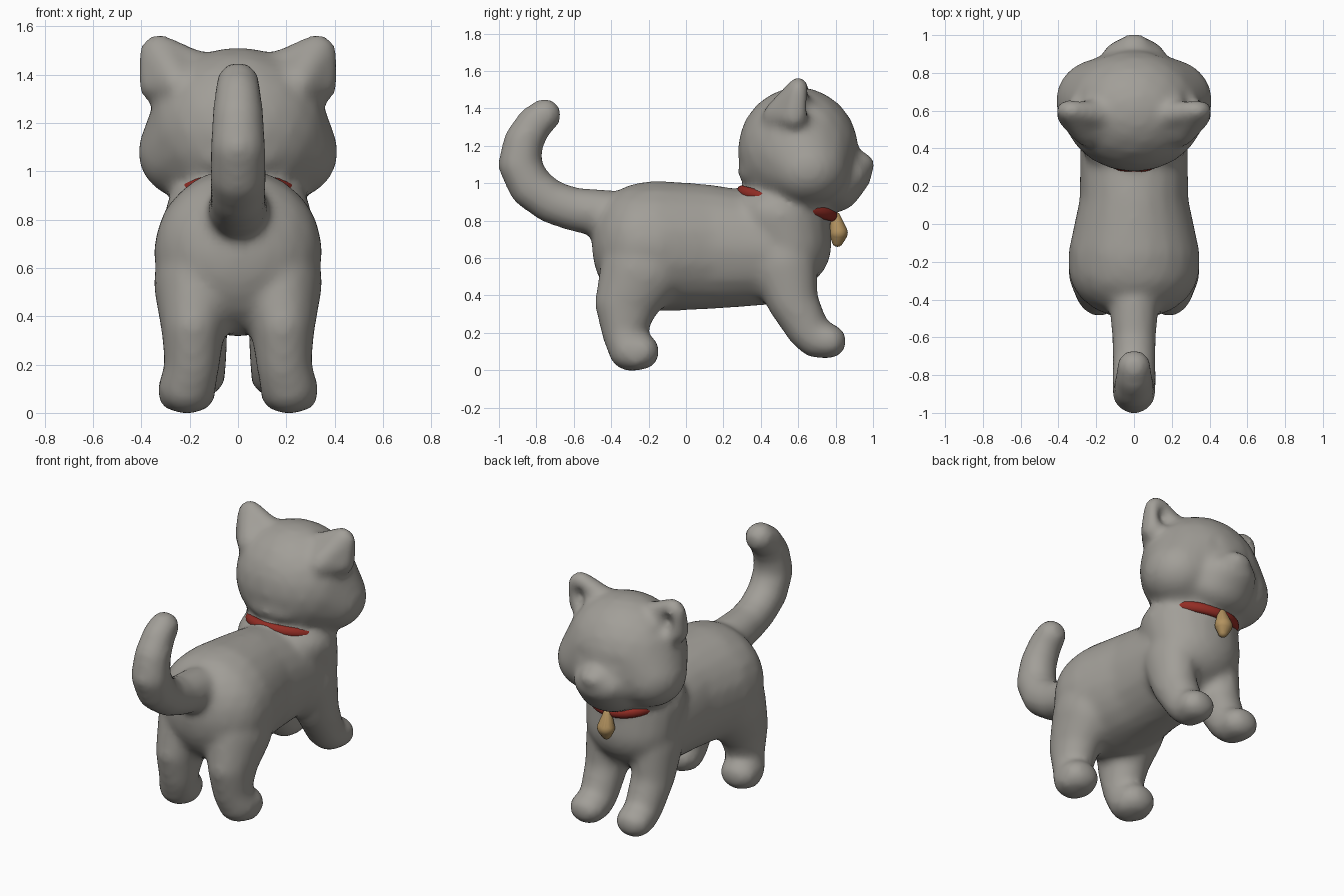
import bpy
import bmesh
from math import radians
from mathutils import Matrix, Vector

default_cube = bpy.data.objects.get("Cube")
if default_cube:
    bpy.data.objects.remove(default_cube, do_unlink=True)


def make_material(name, colour):
    material = bpy.data.materials.new(name)
    material.use_nodes = True
    material.diffuse_color = (*colour, 1)
    shader = material.node_tree.nodes["Principled BSDF"]
    shader.inputs["Base Color"].default_value = (*colour, 1)
    shader.inputs["Roughness"].default_value = 0.8
    return material


def blob_points(blob, side):
    """Points on a ball (x, y, z, r) or an ellipsoid (x, y, z, rx, ry, rz)."""
    x, y, z, *radii = blob
    if len(radii) == 1:
        radii = radii * 3
    ball = bmesh.new()
    bmesh.ops.create_icosphere(ball, subdivisions=3, radius=1)
    points = [Vector((side * x + v.co.x * radii[0],
                      y + v.co.y * radii[1],
                      z + v.co.z * radii[2])) for v in ball.verts]
    ball.free()
    return points


def chain(bm, blobs, mirrored=False):
    """Skin each neighbouring pair of blobs with a convex hull."""
    for side in ((1, -1) if mirrored else (1,)):
        for a, b in zip(blobs, blobs[1:] or blobs):
            points = blob_points(a, side)
            if a is not b:
                points += blob_points(b, side)
            verts = [bm.verts.new(p) for p in points]
            hull = bmesh.ops.convex_hull(bm, input=verts)
            loose = {e for e in hull["geom_interior"] + hull["geom_unused"]
                     if isinstance(e, bmesh.types.BMVert)}
            bmesh.ops.delete(bm, geom=list(loose), context="VERTS")


def finish(bm, name, material=None):
    bmesh.ops.recalc_face_normals(bm, faces=bm.faces[:])
    mesh = bpy.data.meshes.new(name)
    bm.to_mesh(mesh)
    bm.free()
    for polygon in mesh.polygons:
        polygon.use_smooth = True
    if material:
        mesh.materials.append(material)
    obj = bpy.data.objects.new(name, mesh)
    bpy.context.scene.collection.objects.link(obj)
    return obj


fur = make_material("warm grey fur", (0.36, 0.345, 0.315))
red = make_material("red collar", (0.29, 0.026, 0.018))
gold = make_material("dull gold", (0.45, 0.29, 0.115))

cat = bmesh.new()

# Torso: rump, waist, shoulders
chain(cat, [(0, -0.23, 0.665, 0.35, 0.275, 0.34),
            (0, -0.16, 0.665, 0.35, 0.25, 0.35),
            (0, 0.12, 0.66, 0.29, 0.2, 0.335),
            (0, 0.45, 0.645, 0.285, 0.25, 0.295)])

# Chest and neck
chain(cat, [(0, 0.55, 0.67, 0.29, 0.23, 0.24),
            (0, 0.5, 0.83, 0.305, 0.27, 0.19)])

# Tail, curling up and forward again
chain(cat, [(0, -0.42, 0.835, 0.13),
            (0, -0.6, 0.86, 0.118),
            (0, -0.72, 0.9, 0.116),
            (0, -0.83, 0.98, 0.118),
            (0, -0.89, 1.1, 0.116),
            (0, -0.87, 1.22, 0.108),
            (0, -0.81, 1.32, 0.098),
            (0, -0.755, 1.365, 0.09)])

# Hind legs with full thighs
chain(cat, [(0.165, -0.23, 0.54, 0.185, 0.23, 0.22),
            (0.185, -0.315, 0.36, 0.135, 0.175, 0.13),
            (0.19, -0.335, 0.2, 0.115),
            (0.21, -0.3, 0.105, 0.12, 0.115, 0.11),
            (0.215, -0.24, 0.1, 0.12, 0.1, 0.1)], mirrored=True)
chain(cat, [(0.175, -0.27, 0.085, 0.085),
            (0.25, -0.27, 0.085, 0.085)], mirrored=True)

# Front legs, stretched forward
chain(cat, [(0.16, 0.52, 0.57, 0.14, 0.18, 0.17),
            (0.165, 0.565, 0.38, 0.125, 0.14, 0.13),
            (0.16, 0.65, 0.22, 0.115),
            (0.16, 0.69, 0.17, 0.11, 0.1, 0.105),
            (0.165, 0.76, 0.155, 0.115, 0.1, 0.095)], mirrored=True)

# Head with full cheeks, nape, chin, muzzle and nose
chain(cat, [(0, 0.6, 1.17, 0.375, 0.325, 0.345),
            (0.2, 0.65, 1.08, 0.215, 0.22, 0.2)], mirrored=True)
chain(cat, [(0, 0.51, 1.06, 0.26, 0.235, 0.12)])
chain(cat, [(0, 0.78, 0.98, 0.2, 0.16, 0.14),
            (0, 0.86, 1.05, 0.18, 0.135, 0.12)])
chain(cat, [(0, 0.92, 1.1, 0.1, 0.09, 0.07)])

# Ears: rounded triangles sloping into the back of the head
ear_tip = (0.325, 0.6, 1.48, 0.088, 0.065, 0.09)
ear_outer = (0.335, 0.58, 1.36, 0.077)
ear_inner = (0.17, 0.58, 1.43, 0.07)
ear_back = (0.25, 0.49, 1.36, 0.08)
chain(cat, [ear_tip, ear_outer, ear_back, ear_tip, ear_inner, ear_back],
      mirrored=True)
chain(cat, [(0.28, 0.58, 1.41, 0.09, 0.07, 0.09)], mirrored=True)

body = finish(cat, "cat_body", fur)

# Cutters for the ear hollows and the shallow eye sockets
cut = bmesh.new()
chain(cut, [(0.315, 0.7, 1.43, 0.065, 0.085, 0.085)], mirrored=True)
chain(cut, [(0.15, 0.985, 1.22, 0.1)], mirrored=True)
hollows = finish(cut, "hollow_cutter")
hollows.hide_render = True
hollows.display_type = "WIRE"


# Fuse the body parts, carve the hollows and soften the joins
def fuse(obj, name):
    remesh = obj.modifiers.new(name, "REMESH")
    remesh.mode = "VOXEL"
    remesh.voxel_size = 0.02
    remesh.use_smooth_shade = True


fuse(body, "Fuse")
carve = body.modifiers.new("Carve", "BOOLEAN")
carve.operation = "DIFFERENCE"
carve.solver = "EXACT"
carve.object = hollows
fuse(body, "Refuse")
soften = body.modifiers.new("Soften", "SMOOTH")
soften.factor = 0.5
soften.iterations = 10

# Collar, tipped down towards the chest
bpy.ops.mesh.primitive_torus_add(major_segments=40, minor_segments=10,
                                 major_radius=0.25, minor_radius=0.026)
collar = bpy.context.object
collar.name = "collar"
collar.data.transform(Matrix.Translation((0, 0.54, 0.892))
                      @ Matrix.Rotation(radians(-15), 4, "X")
                      @ Matrix.Diagonal((0.96, 1.01, 1.25, 1)))
collar.data.materials.append(red)
bpy.ops.object.shade_smooth()

# Bell hanging from the collar
drop = bmesh.new()
chain(drop, [(0, 0.8, 0.82, 0.026),
             (0, 0.815, 0.735, 0.054, 0.05, 0.05),
             (0, 0.81, 0.69, 0.03)])
finish(drop, "bell", gold)
